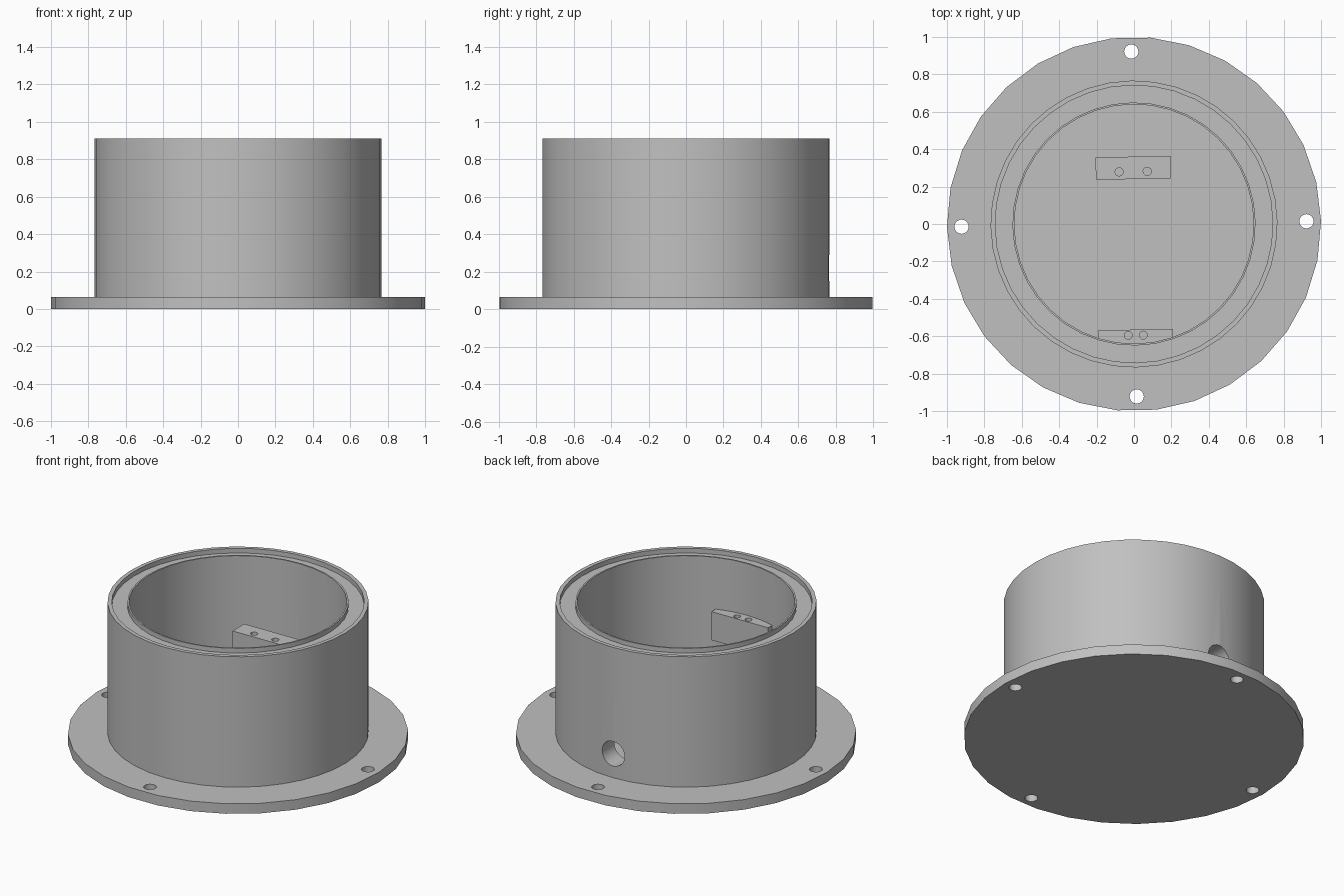
import bpy, bmesh, math
from mathutils import Matrix, Vector

old = bpy.data.objects.get("Cube")
if old:
    bpy.data.objects.remove(old, do_unlink=True)

grey = bpy.data.materials.new("light grey")
grey.use_nodes = True
colour = (0.53, 0.53, 0.53, 1)
grey.diffuse_color = colour
grey.node_tree.nodes["Principled BSDF"].inputs["Base Color"].default_value = colour

TURN = Matrix.Rotation(math.radians(0.9), 4, 'Z')
FLOOR, TOP, BORE, WALL = 0.065, 0.91, 0.64, 0.767


def make(name, bm):
    bmesh.ops.recalc_face_normals(bm, faces=bm.faces)
    mesh = bpy.data.meshes.new(name)
    bm.to_mesh(mesh)
    bm.free()
    mesh.transform(TURN)
    mesh.materials.append(grey)
    ob = bpy.data.objects.new(name, mesh)
    bpy.context.collection.objects.link(ob)
    return ob


def lathe(name, profile, sides):
    """Spin a closed (radius, height) profile around the z axis."""
    bm = bmesh.new()
    verts = [bm.verts.new((r, 0, z)) for r, z in profile]
    edges = [bm.edges.new((a, b)) for a, b in zip(verts, verts[1:])]
    if profile[0][0] > 0:
        edges.append(bm.edges.new((verts[-1], verts[0])))
    bmesh.ops.spin(bm, geom=verts + edges, cent=(0, 0, 0), axis=(0, 0, 1),
                   angle=math.tau, steps=sides, use_merge=True)
    bmesh.ops.remove_doubles(bm, verts=bm.verts, dist=1e-4)
    return make(name, bm)


def box(name, x0, x1, y0, y1, z0, z1):
    bm = bmesh.new()
    size = Matrix.Diagonal((x1 - x0, y1 - y0, z1 - z0, 1))
    mid = Vector((x0 + x1, y0 + y1, z0 + z1)) / 2
    bmesh.ops.create_cube(bm, size=1, matrix=Matrix.Translation(mid) @ size)
    return make(name, bm)


def drill(target, centre, radius, depth, sides=20, axis='Z'):
    """Cut a round hole into the target."""
    bm = bmesh.new()
    mat = Matrix.Translation(centre)
    if axis == 'Y':
        mat = mat @ Matrix.Rotation(math.pi / 2, 4, 'X')
    bmesh.ops.create_cone(bm, cap_ends=True, segments=sides, radius1=radius,
                          radius2=radius, depth=depth, matrix=mat)
    cutter = make("drill_cutter", bm)
    cutter.hide_render = True
    mod = target.modifiers.new("hole", 'BOOLEAN')
    mod.operation, mod.solver, mod.object = 'DIFFERENCE', 'EXACT', cutter
    bpy.context.view_layer.objects.active = target
    bpy.ops.object.modifier_apply(modifier=mod.name)
    bpy.data.objects.remove(cutter, do_unlink=True)


# Flat mounting flange that also closes the bottom
flange = lathe("mounting_flange", [(0, 0), (1, 0), (1, FLOOR), (0, FLOOR)], 30)
for i in range(4):
    a = i * math.pi / 2
    drill(flange, (0.922 * math.cos(a), 0.922 * math.sin(a), FLOOR / 2), 0.038, 0.3)

# Cup wall with a recessed groove between the outer rim and the thin inner lip
wall = lathe("cup_wall", [
    (BORE, FLOOR - 0.01), (WALL, FLOOR - 0.01), (WALL, TOP), (0.742, TOP),
    (0.742, TOP - 0.03), (0.65, TOP - 0.03), (0.65, TOP), (BORE, TOP)], 40)
drill(wall, (0, 0.7, 0.22), 0.08, 0.4, 24, 'Y')

# Inner mounts with pairs of screw holes
post = box("rear_mount_post", -0.2, 0.2, 0.24, 0.36, FLOOR - 0.01, 0.575)
for x in (-0.075, 0.075):
    drill(post, (x, 0.28, 0.575), 0.022, 0.24, 16)

ledge = box("front_mount_ledge", -0.2, 0.2, -0.68, -0.565, 0.39, 0.575)
for x in (-0.04, 0.04):
    drill(ledge, (x, -0.595, 0.575), 0.021, 0.24, 16)

# Smooth round walls, crisp edges
for ob in (flange, wall, post, ledge):
    bpy.ops.object.select_all(action='DESELECT')
    ob.select_set(True)
    bpy.context.view_layer.objects.active = ob
    bpy.ops.object.shade_smooth_by_angle(angle=math.radians(30))
